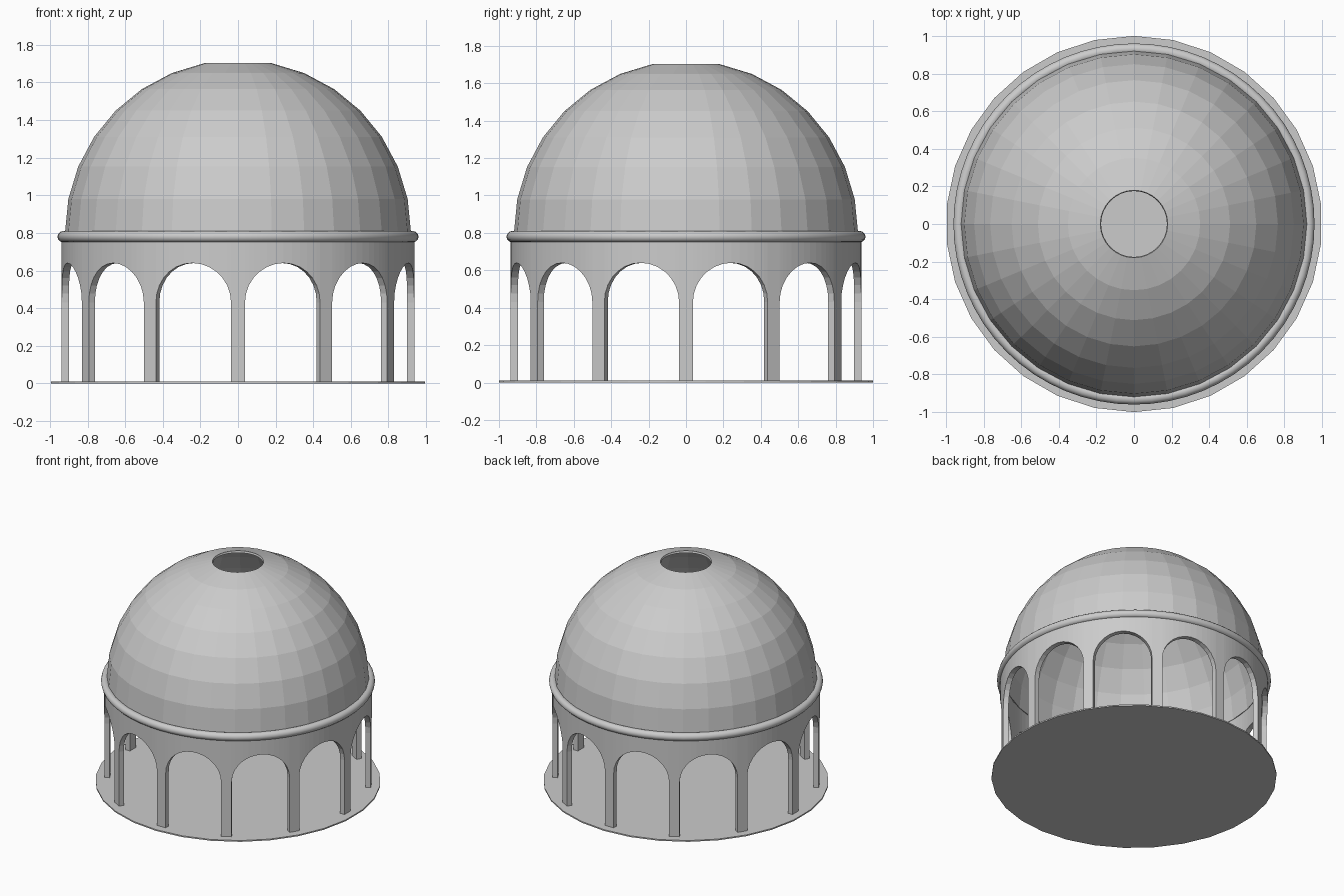
import bpy, bmesh
from math import sin, cos, pi, radians, asin

if "Cube" in bpy.data.objects:
    bpy.data.objects.remove(bpy.data.objects["Cube"])

BAYS = 12
R_OUT, WALL = 0.938, 0.038
FLOOR, SPRING, CROWN, TOP = 0.01, 0.43, 0.64, 0.78


def add_object(name, bm, thickness=0.0):
    mesh = bpy.data.meshes.new(name)
    bm.to_mesh(mesh)
    bm.free()
    ob = bpy.data.objects.new(name, mesh)
    bpy.context.collection.objects.link(ob)
    if thickness:
        mod = ob.modifiers.new("thickness", 'SOLIDIFY')
        mod.thickness = thickness
        mod.offset = -1
    return ob


# Floor: thin 30-sided disc with a corner on the y axis
bpy.ops.mesh.primitive_cylinder_add(vertices=30, radius=1, depth=FLOOR,
                                    location=(0, 0, FLOOR / 2))
bpy.context.object.name = "floor_disc"

# Arcade: curved wall with twelve round-headed openings
bm = bmesh.new()


def wall_quad(a0, a1, low0, low1, high):
    pts = [(a0, low0), (a1, low1), (a1, high), (a0, high)]
    bm.faces.new([bm.verts.new((R_OUT * cos(a), R_OUT * sin(a), z)) for a, z in pts])


pier = asin(0.037 / R_OUT)
half = pi / BAYS - pier
steps = 14
for i in range(BAYS):
    mid = i * 2 * pi / BAYS
    # pier
    wall_quad(mid - pier, mid + pier, FLOOR, FLOOR, SPRING)
    wall_quad(mid - pier, mid + pier, SPRING, SPRING, TOP)
    # wall above the arch
    centre = mid + pi / BAYS
    curve = [(centre - half * cos(pi * k / steps),
              SPRING + (CROWN - SPRING) * sin(pi * k / steps)) for k in range(steps + 1)]
    for (a0, z0), (a1, z1) in zip(curve, curve[1:]):
        wall_quad(a0, a1, z0, z1, TOP)
bmesh.ops.remove_doubles(bm, verts=bm.verts, dist=1e-4)
arcade = add_object("arcade_wall", bm, WALL)

# Cornice: round moulding between the arcade and the dome
bpy.ops.mesh.primitive_torus_add(major_radius=0.93, minor_radius=0.03,
                                 major_segments=64, minor_segments=12,
                                 location=(0, 0, 0.78))
cornice = bpy.context.object
cornice.name = "cornice_ring"
bpy.ops.object.shade_smooth_by_angle(angle=radians(35))

# Dome: faceted half sphere shell with an open eye at the top
bm = bmesh.new()
bmesh.ops.create_uvsphere(bm, u_segments=32, v_segments=16, radius=0.92)
unwanted = [v for v in bm.verts if v.co.z < -0.01 or v.co.z > 0.915]
bmesh.ops.delete(bm, geom=unwanted, context='VERTS')
dome = add_object("dome_shell", bm, 0.015)
dome.location.z = 0.8
